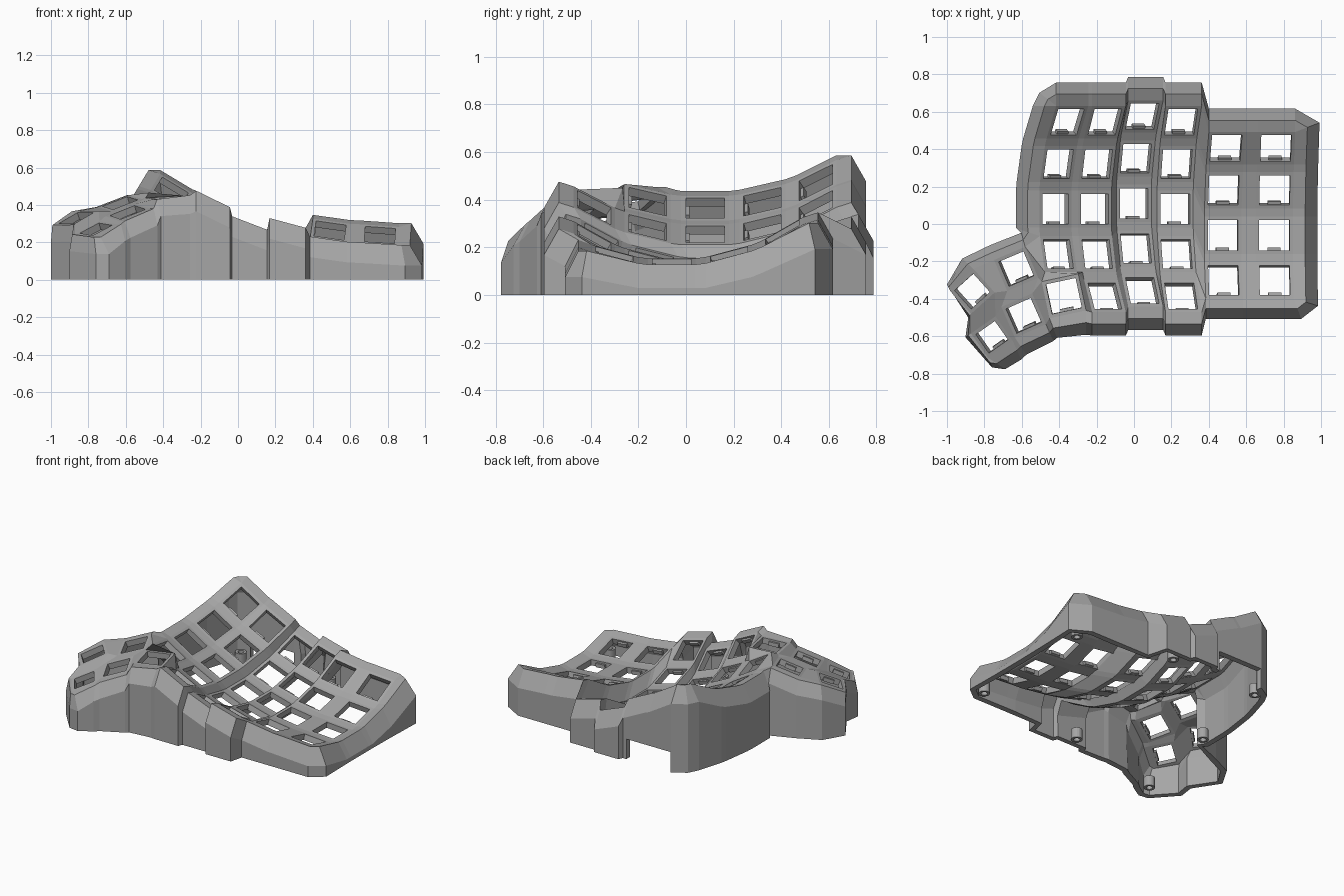
import bpy, bmesh, math
from mathutils import Vector

if "Cube" in bpy.data.objects:
    bpy.data.objects.remove(bpy.data.objects["Cube"], do_unlink=True)

grey = bpy.data.materials.new("matte_grey")
grey.use_nodes = True
COLOUR = (0.38, 0.38, 0.38, 1)
grey.diffuse_color = COLOUR
grey.node_tree.nodes["Principled BSDF"].inputs["Base Color"].default_value = COLOUR

RADIUS, STEP = 0.93, math.radians(15)
CORNERS = ((-1, 1), (1, 1), (1, -1), (-1, -1))
TL, TR, BR, BL = range(4)


def add_object(name, bm, thickness=0):
    mesh = bpy.data.meshes.new(name)
    bm.to_mesh(mesh)
    bm.free()
    ob = bpy.data.objects.new(name, mesh)
    bpy.context.collection.objects.link(ob)
    mesh.materials.append(grey)
    if thickness:
        mod = ob.modifiers.new("thickness", 'SOLIDIFY')
        mod.thickness, mod.offset = thickness, -1
    return ob


bm = bmesh.new()


def column_key(x, y, z, tilt, row, half=0.1):
    """Corners of one key seat on a curved, tilted column."""
    t, ang, out = math.radians(tilt), row * STEP, []
    for sx, sy in CORNERS:
        a, b = sx * half, sy * half
        h = RADIUS * (1 - math.cos(ang)) + b * math.sin(ang)
        out.append(bm.verts.new((x + a * math.cos(t) + h * math.sin(t),
                                 y + RADIUS * math.sin(ang) + b * math.cos(ang),
                                 z - a * math.sin(t) + h * math.cos(t))))
    return out


def thumb_key(x, y, z, turn, gx, gy, half):
    """Corners of one thumb seat on a sloping plane."""
    c, s, out = math.cos(math.radians(turn)), math.sin(math.radians(turn)), []
    for sx, sy in CORNERS:
        dx, dy = half * (sx * c - sy * s), half * (sx * s + sy * c)
        out.append(bm.verts.new((x + dx, y + dy, z + gx * dx + gy * dy)))
    return out


def face(*verts):
    unique = list(dict.fromkeys(verts))
    return bm.faces.new(unique) if len(unique) > 2 else None


# Key seats: x, y, z, tilt, lowest row for each column
columns = [(-0.42, 0.08, 0.365, 31, -1), (-0.21, 0.08, 0.255, 26, -2),
           (0.0, 0.11, 0.12, 21, -2), (0.22, 0.08, 0.115, 15, -2),
           (0.475, -0.06, 0.14, 8, -1), (0.75, -0.06, 0.115, 4, -1)]
K = {}
for c, (x, y, z, tilt, low) in enumerate(columns):
    for r in range(low, 3):
        K[c, r] = column_key(x, y, z, tilt, r)
K[0, -2] = thumb_key(-0.375, -0.385, 0.44, 12, 0.05, 0.05, 0.1)
t1 = thumb_key(-0.865, -0.36, 0.33, 42, 0.33, 0.28, 0.085)
t2 = thumb_key(-0.63, -0.24, 0.41, 23, 0.28, 0.25, 0.09)
t4 = thumb_key(-0.59, -0.49, 0.36, 24, 0.28, 0.28, 0.09)
t5 = thumb_key(-0.76, -0.605, 0.27, 35, 0.3, 0.33, 0.08)
seats = list(K.values()) + [t1, t2, t4, t5]
seat_faces = [face(*k) for k in seats]
seat_points = [[v.co.copy() for v in k] for k in seats]

# Webs between neighbouring seats
for (c, r), k in K.items():
    up, right, diag = K.get((c, r + 1)), K.get((c + 1, r)), K.get((c + 1, r + 1))
    if up:
        face(k[TL], k[TR], up[BR], up[BL])
    if right:
        face(k[TR], right[TL], right[BL], k[BR])
    if up and right and diag:
        face(k[TR], up[BR], diag[BL], right[TL])

# Webs of the thumb cluster and its joint to the columns
a1, a2 = K[0, -1], K[0, -2]
face(t1[TR], t2[TL], t2[BL], t1[BR])
face(t5[TR], t4[TL], t4[BL], t5[BR])
face(t1[BL], t1[BR], t5[TR], t5[TL])
face(t2[BL], t2[BR], t4[TR], t4[TL])
face(t1[BR], t2[BL], t4[TL], t5[TR])
face(t4[TR], t4[BR], a2[BL], a2[TL])
face(t2[BR], t4[TR], a2[TL])
face(t2[TR], t2[BR], a2[TL], a1[BL])
face(t2[TR], a1[BL], a1[TL])
face(K[4, -1][BL], K[3, -1][BR], K[3, -2][TR], K[3, -2][BR])

# Rim path: vertex, outward offset, lip rise
W = 0.125
rim = [(K[0, 2][TL], (-0.09, 0.07), 0.02)]
for c in range(6):
    rim += [(K[c, 2][TL], (0, W), 0.02), (K[c, 2][TR], (0, W), 0.02)]
for r in (2, 1, 0, -1):
    rim += [(K[5, r][TR], (0.13, 0.05 if r == 2 else 0), 0.02),
            (K[5, r][BR], (0.13, -0.04 if r == -1 else 0), 0.02)]
for c in (5, 4, 3, 2, 1):
    k = K[c, -1 if c > 3 else -2]
    w = -0.11 if c > 3 else -W
    rim += [(k[BR], (0.04 if c == 5 else 0, w), 0.02), (k[BL], (0, w), 0.02)]
rim += [(a2[BR], (0, -0.13), 0.01), (a2[BL], (0.04, -0.105), 0),
        (t4[BR], (0.04, -0.09), 0), (t4[BL], (0.06, -0.09), 0),
        (t5[BR], (0.045, -0.1), 0), (t5[BL], (0.09, -0.06), 0),
        (t5[BL], (0.02, -0.05), 0), (t5[TL], (-0.03, -0.02), 0),
        (t1[BL], (-0.015, -0.02), 0), (t1[TL], (-0.015, 0.03), 0),
        (t1[TR], (-0.06, 0.055), 0), (t2[TL], (-0.02, 0.08), 0),
        (t2[TR], (-0.02, 0.075), 0), (a1[TL], (-W, 0.04), 0.02)]
for r in (0, 1, 2):
    rim += [(K[0, r][BL], (-W, 0), 0.02), (K[0, r][TL], (-W, 0), 0.02)]

# Outer walls: lip, bevel and drop to the ground
rings = [[v for v, _, _ in rim], [], [], []]
for v, (ox, oy), lift in rim:
    x, y, z = v.co
    rings[1].append(bm.verts.new((x + ox * 0.5, y + oy * 0.5, z + lift)))
    rings[2].append(bm.verts.new((x + ox, y + oy, max(z - 0.09, 0.03))))
    rings[3].append(bm.verts.new((x + ox, y + oy, 0)))
for upper, lower in zip(rings, rings[1:]):
    for i in range(len(rim)):
        j = (i + 1) % len(rim)
        face(upper[i], upper[j], lower[j], lower[i])

bmesh.ops.recalc_face_normals(bm, faces=bm.faces)
if seat_faces[0].normal.z < 0:
    bmesh.ops.reverse_faces(bm, faces=bm.faces)

# Square switch openings
bmesh.ops.inset_individual(bm, faces=seat_faces, thickness=0.019, use_even_offset=True)
bmesh.ops.delete(bm, geom=seat_faces, context='FACES_ONLY')


# Cable opening low in the back wall
def back_wall():
    return [f for f in bm.faces if f.calc_center_median().x < -0.03
            and min(v.co.y for v in f.verts) > 0.72 and abs(f.normal.z) < 0.05]


for point, normal in (((-0.41, 0, 0), (1, 0, 0)), ((-0.07, 0, 0), (1, 0, 0)),
                      ((0, 0, 0.14), (0, 0, 1))):
    fs = back_wall()
    geom = fs + list({e for f in fs for e in f.edges}) + list({v for f in fs for v in f.verts})
    bmesh.ops.bisect_plane(bm, geom=geom, plane_co=point, plane_no=normal)
opening = [f for f in back_wall() if -0.41 < f.calc_center_median().x < -0.07
           and f.calc_center_median().z < 0.14]
bmesh.ops.delete(bm, geom=opening, context='FACES')
add_object("case_shell", bm, 0.04)

# Small clip ledges on the front edge of every opening
bm = bmesh.new()
for p in seat_points:
    u, v = (p[TR] - p[TL]).normalized(), (p[TL] - p[BL]).normalized()
    n = u.cross(v)
    base = (p[BL] + p[BR]) / 2 + v * 0.012
    pts = [bm.verts.new(base + u * a + v * b + n * d)
           for a in (-0.035, 0.035) for b in (0, 0.022) for d in (-0.012, -0.038)]
    bmesh.ops.convex_hull(bm, input=pts)
add_object("switch_clips", bm)

# Hollow screw posts inside the walls
for i, (x, y) in enumerate([(-0.44, 0.66), (0.24, 0.67), (0.89, 0.5), (0.88, -0.42),
                            (0.06, -0.49), (-0.68, -0.66), (-0.55, 0.02)]):
    bm = bmesh.new()
    bmesh.ops.create_cone(bm, segments=20, radius1=0.036, radius2=0.036, depth=0.07)
    bmesh.ops.delete(bm, geom=[f for f in bm.faces if f.normal.z < -0.9], context='FACES_ONLY')
    bmesh.ops.translate(bm, verts=bm.verts, vec=Vector((x, y, 0.035)))
    add_object(f"screw_post_{i + 1}", bm, 0.016)
